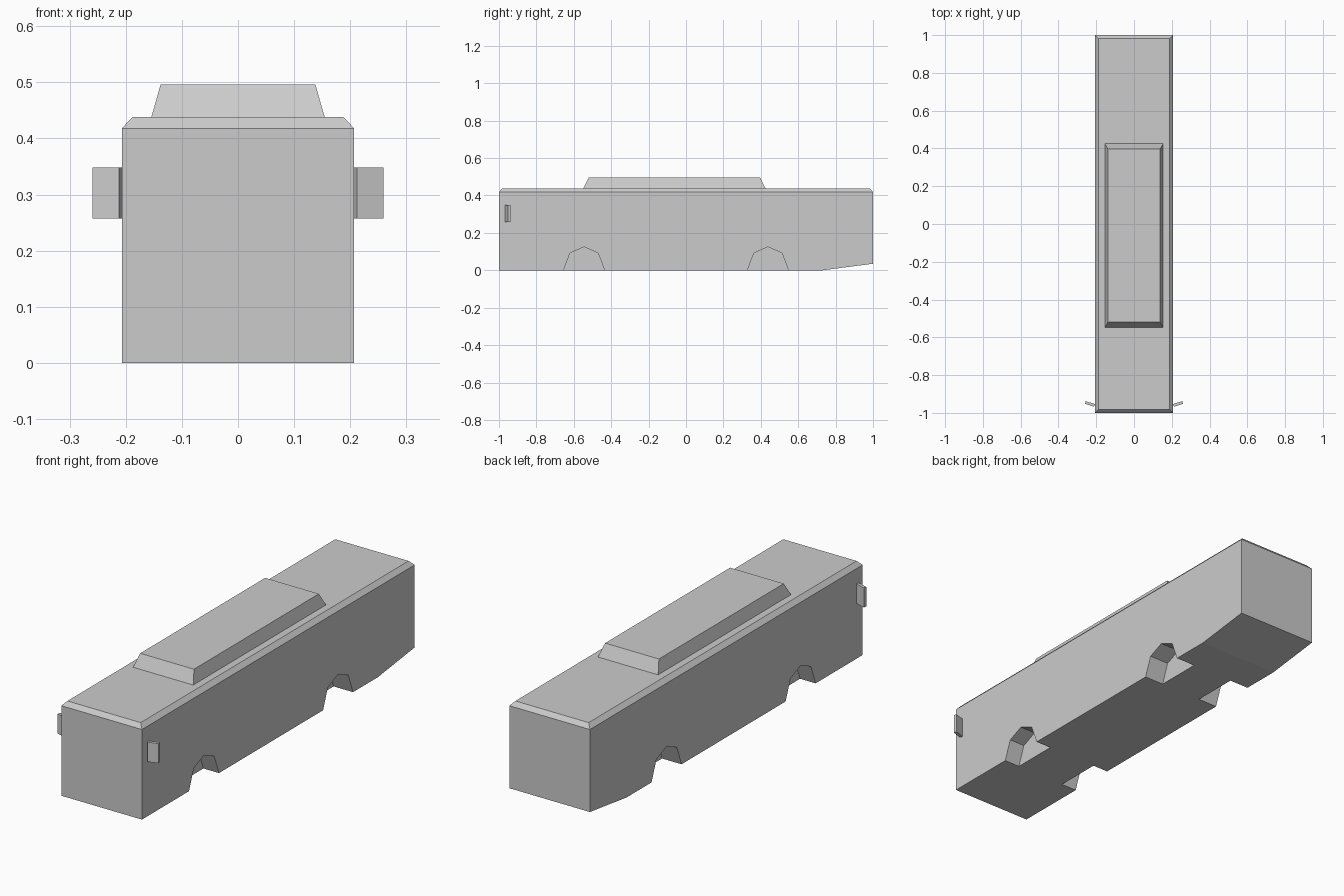
import bpy, bmesh
from mathutils import Vector

if "Cube" in bpy.data.objects:
    bpy.data.objects.remove(bpy.data.objects["Cube"])


def finish(name, bm):
    bmesh.ops.recalc_face_normals(bm, faces=bm.faces[:])
    mesh = bpy.data.meshes.new(name)
    bm.to_mesh(mesh)
    bm.free()
    obj = bpy.data.objects.new(name, mesh)
    bpy.context.collection.objects.link(obj)
    return obj


def prism(points, direction):
    """Extrude a closed 3D outline along a direction."""
    bm = bmesh.new()
    face = bm.faces.new([bm.verts.new(p) for p in points])
    res = bmesh.ops.extrude_face_region(bm, geom=[face], use_keep_orig=True)
    verts = [g for g in res["geom"] if isinstance(g, bmesh.types.BMVert)]
    bmesh.ops.translate(bm, verts=verts, vec=Vector(direction))
    bmesh.ops.recalc_face_normals(bm, faces=bm.faces[:])
    return bm


def side_prism(profile, x0, x1):
    return prism([(x0, y, z) for y, z in profile], (x1 - x0, 0, 0))


W = 0.207

# Body: side profile with raised rear underside, then a chamfered roof edge
bm = side_prism([(-1, 0), (0.73, 0), (1, 0.035), (1, 0.418), (-1, 0.418)], -W, W)
top = max(bm.faces, key=lambda f: f.calc_center_median().z + f.normal.z)
res = bmesh.ops.extrude_discrete_faces(bm, faces=[top])
for v in res["faces"][0].verts:
    v.co.x *= 0.188 / W
    v.co.y *= 0.982
    v.co.z = 0.438
body = finish("bus_body", bm)

# Wheel arch pockets on both sides
arch = [(-0.11, -0.03), (-0.11, 0), (-0.075, 0.092), (0, 0.125),
        (0.075, 0.092), (0.11, 0), (0.11, -0.03)]
for label, yc, depth in (("front", -0.545, 0.08), ("rear", 0.438, 0.10)):
    for side, s in (("left", -1), ("right", 1)):
        cutter = finish(f"{label}_{side}_arch_cutter",
                        side_prism([(yc + y, z) for y, z in arch],
                                   s * (W - depth), s * (W + 0.05)))
        cutter.hide_render = True
        cutter.hide_viewport = True
        mod = body.modifiers.new(cutter.name, 'BOOLEAN')
        mod.operation = 'DIFFERENCE'
        mod.solver = 'EXACT'
        mod.object = cutter

# Tapered roof unit
bm = prism([(-0.155, -0.55, 0.436), (0.155, -0.55, 0.436),
            (0.155, 0.426, 0.436), (-0.155, 0.426, 0.436)], (0, 0, 0.06))
for v in bm.verts:
    if v.co.z > 0.46:
        v.co.x *= 0.138 / 0.155
        v.co.y += 0.03 if v.co.y < 0 else -0.03
finish("roof_unit", bm)

# Angled side mirrors
plate = [(0.212, -0.967), (0.259, -0.952), (0.256, -0.938), (0.207, -0.953)]
for side, s in (("left", -1), ("right", 1)):
    finish(f"{side}_mirror", prism([(s * x, y, 0.257) for x, y in plate], (0, 0, 0.091)))
